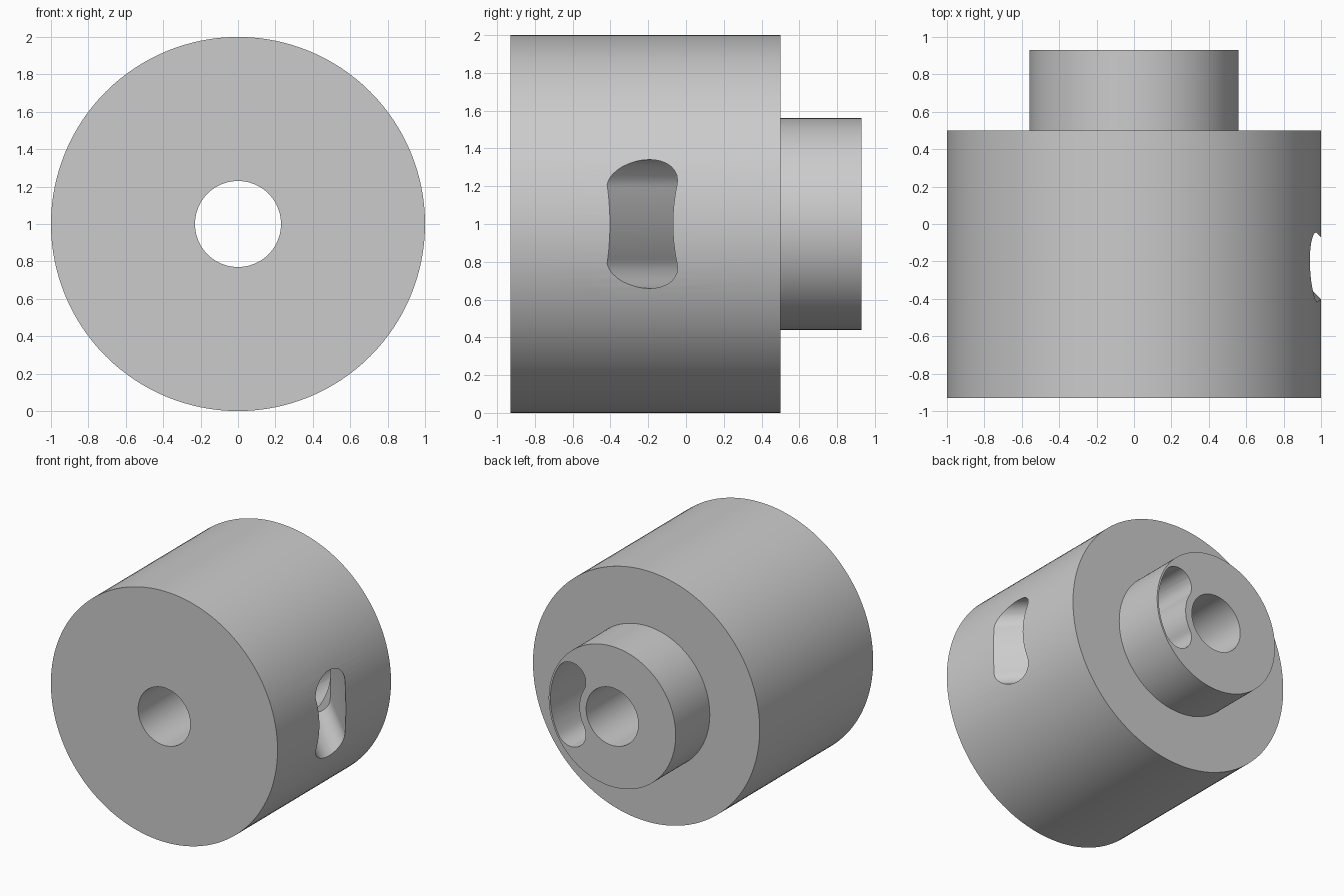
import bpy, bmesh
from math import sin, cos, pi, sqrt, radians
from mathutils import Vector

default = bpy.data.objects.get("Cube")
if default:
    bpy.data.objects.remove(default)

SEGMENTS = 128
CENTRE_Z = 1.0

metal = bpy.data.materials.new("plain grey")
grey = (0.6, 0.6, 0.6, 1)
metal.diffuse_color = grey
metal.use_nodes = True
metal.node_tree.nodes["Principled BSDF"].inputs["Base Color"].default_value = grey


def skin(name, rings, closed=False):
    """Join equal rings of points with quads; cap the ends unless closed."""
    bm = bmesh.new()
    loops = [[bm.verts.new(p) for p in ring] for ring in rings]
    pairs = list(zip(loops, loops[1:] + loops[:1]))
    for a, b in pairs if closed else pairs[:-1]:
        for i in range(len(a)):
            j = (i + 1) % len(a)
            bm.faces.new((a[i], a[j], b[j], b[i]))
    if not closed:
        bm.faces.new(loops[0])
        bm.faces.new(loops[-1])
    bmesh.ops.recalc_face_normals(bm, faces=bm.faces)
    mesh = bpy.data.meshes.new(name)
    bm.to_mesh(mesh)
    bm.free()
    mesh.materials.append(metal)
    obj = bpy.data.objects.new(name, mesh)
    bpy.context.collection.objects.link(obj)
    return obj


# Body, rear boss and through bore: one stepped profile (radius, y) spun round y
profile = [(0.23, -0.93), (1, -0.93), (1, 0.5), (0.56, 0.5), (0.56, 0.93), (0.23, 0.93)]
body = skin("stepped_cylinder_body", [
    [(r * cos(2 * pi * i / SEGMENTS), y, CENTRE_Z + r * sin(2 * pi * i / SEGMENTS))
     for i in range(SEGMENTS)] for r, y in profile], closed=True)


def kidney(radius, half_width, sweep, steps=16):
    """Arc-shaped slot outline in (x, z), opening towards the bore."""
    pts = []
    for i in range(steps + 1):
        a = sweep * (2 * i / steps - 1)
        pts.append(((radius + half_width) * cos(a), (radius + half_width) * sin(a)))
    for end in (1, -1):
        cx, cz = radius * cos(sweep), end * radius * sin(sweep)
        start = sweep if end > 0 else pi - sweep
        for i in range(1, steps):
            a = start + pi * i / steps
            pts.append((cx + half_width * cos(a), cz + half_width * sin(a)))
        if end > 0:
            for i in range(steps + 1):
                a = sweep * (1 - 2 * i / steps)
                pts.append(((radius - half_width) * cos(a), (radius - half_width) * sin(a)))
    return pts


def waisted_slot(half_width, straight, steps=16):
    """Rounded upright slot outline in (u, z), slightly waisted on one side."""
    pts = []
    for i in range(steps + 1):
        a = pi * i / steps
        pts.append((half_width * cos(a), straight + half_width * sin(a)))
    for i in range(1, steps):
        z = straight * (1 - 2 * i / steps)
        pts.append((-half_width - 0.6 * (z * z - straight * straight), z))
    for i in range(steps + 1):
        a = pi + pi * i / steps
        pts.append((half_width * cos(a), -straight + half_width * sin(a)))
    return pts


# Rear leg of the duct: straight in from the boss face, ending on the mitre plane
def mitre_y(x):
    return 0.27 + 0.45 * (x - 0.29)


outline = kidney(0.417, 0.128, radians(30))
rear_duct = skin("rear_duct_cutter", [
    [(x, 1.1, CENTRE_Z + z) for x, z in outline],
    [(x, mitre_y(x), CENTRE_Z + z) for x, z in outline]])

# Side leg of the duct: slanted out through the left wall
along = Vector((1, -1, 0)).normalized()
across = Vector((1, 1, 0)).normalized()
exit_point = Vector((1, -0.255, CENTRE_Z))
start, end = [], []
for u, z in waisted_slot(0.131, 0.21):
    p = exit_point + across * u + Vector((0, 0, z))
    # slide along the slant until the point lies on the mitre plane
    t = (mitre_y(p.x) - p.y) / (along.y - 0.45 * along.x)
    start.append(p + along * (t - 0.004))
    end.append(p + along * 0.5)
side_duct = skin("side_duct_cutter", [start, end])

# Cut both legs out of the body
bpy.context.view_layer.objects.active = body
for cutter in (rear_duct, side_duct):
    cutter.hide_render = True
    cut = body.modifiers.new("cut", "BOOLEAN")
    cut.operation = "DIFFERENCE"
    cut.solver = "EXACT"
    cut.object = cutter
    bpy.ops.object.modifier_apply(modifier=cut.name)
    bpy.data.objects.remove(cutter)

bpy.ops.object.select_all(action="DESELECT")
body.select_set(True)
bpy.ops.object.shade_smooth_by_angle(angle=radians(30))
